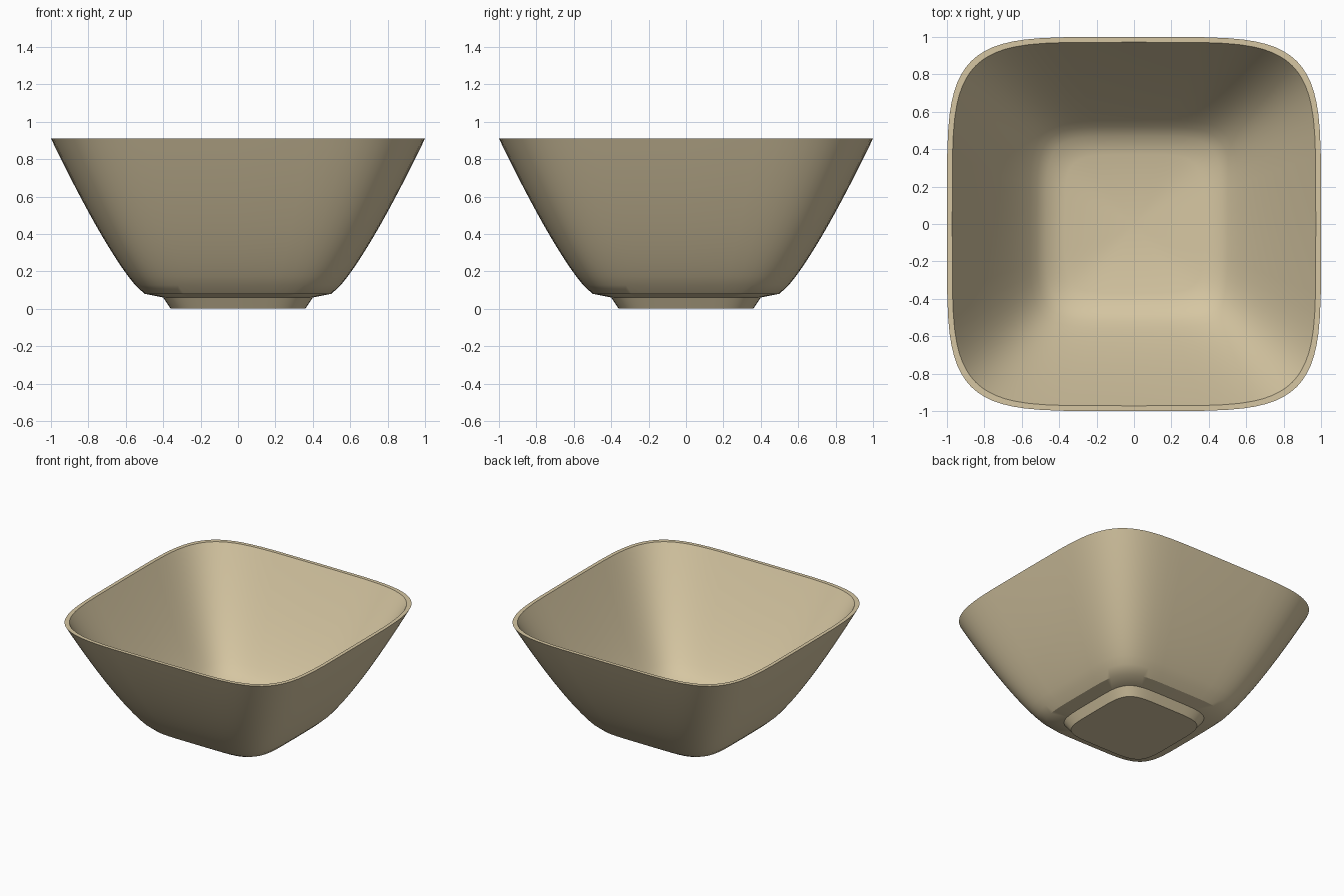
import bpy
import bmesh
from math import cos, sin, pi, radians, copysign

default = bpy.data.objects.get("Cube")
if default:
    bpy.data.objects.remove(default, do_unlink=True)

SEGMENTS = 72
SQUARENESS = 5      # exponent of the rounded-square cross-section
HEIGHT = 0.91
STEPS = 18


def rounded_square(radius, z):
    """Ring of points on a superellipse."""
    ring = []
    for i in range(SEGMENTS):
        a = 2 * pi * i / SEGMENTS
        c, s = round(cos(a), 9), round(sin(a), 9)
        x = copysign(abs(c) ** (2 / SQUARENESS), c)
        y = copysign(abs(s) ** (2 / SQUARENESS), s)
        ring.append((radius * x, radius * y, z))
    return ring


def flared_wall(r0, z0, r1, z1):
    """Profile points of the curved wall, from bottom to top."""
    return [(r0 + (r1 - r0) * (k / STEPS) ** 0.8, z0 + (z1 - z0) * k / STEPS)
            for k in range(STEPS + 1)]


# Profile: foot, outer wall, flat rim, inner wall, floor
foot = [(0.36, 0.0), (0.40, 0.06)]
outer = flared_wall(0.50, 0.08, 1.0, HEIGHT)
inner = flared_wall(0.47, 0.125, 0.972, HEIGHT)[::-1]
floor = [(0.37, 0.09)]
profile = foot + outer + inner + floor

# Skin the rings into one closed shell
bm = bmesh.new()
rings = [[bm.verts.new(p) for p in rounded_square(r, z)] for r, z in profile]
for low, high in zip(rings, rings[1:]):
    for i in range(SEGMENTS):
        j = (i + 1) % SEGMENTS
        bm.faces.new((low[i], low[j], high[j], high[i]))

# Underside and inner floor
bm.faces.new(rings[0][::-1])
centre = bm.verts.new((0, 0, profile[-1][1]))
for i in range(SEGMENTS):
    bm.faces.new((rings[-1][i], rings[-1][(i + 1) % SEGMENTS], centre))
bmesh.ops.recalc_face_normals(bm, faces=bm.faces[:])

mesh = bpy.data.meshes.new("bowl")
bm.to_mesh(mesh)
bm.free()
bowl = bpy.data.objects.new("bowl", mesh)
bpy.context.collection.objects.link(bowl)

# Warm beige glaze
colour = (0.67, 0.565, 0.36, 1.0)
glaze = bpy.data.materials.new("warm_beige")
glaze.use_nodes = True
glaze.diffuse_color = colour
glaze.node_tree.nodes["Principled BSDF"].inputs["Base Color"].default_value = colour
mesh.materials.append(glaze)

# Smooth walls with crisp rim and foot edges
bpy.ops.object.select_all(action='DESELECT')
bowl.select_set(True)
bpy.context.view_layer.objects.active = bowl
bpy.ops.object.shade_smooth_by_angle(angle=radians(30))
